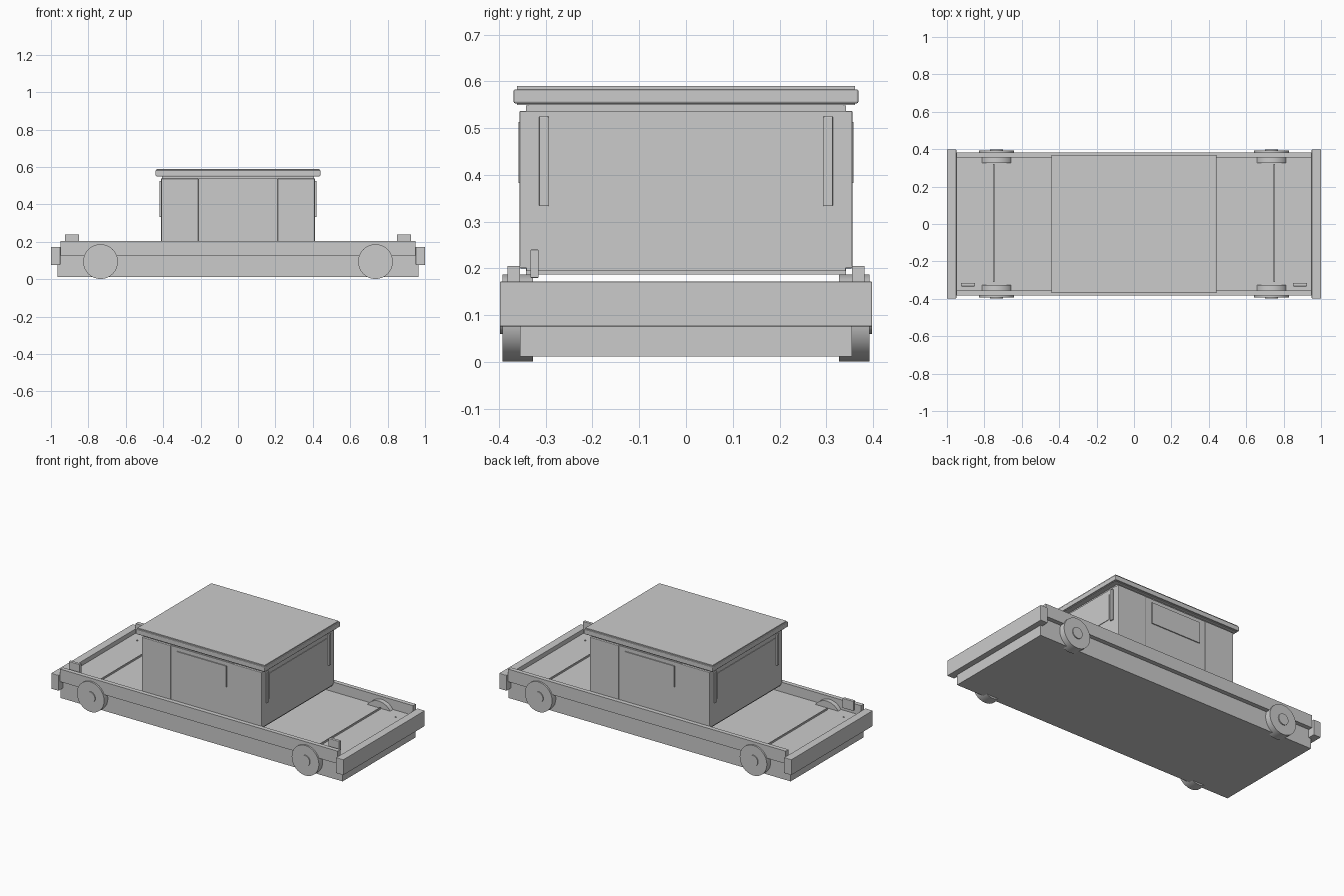
import bpy, math

cube = bpy.data.objects.get("Cube")
if cube:
    bpy.data.objects.remove(cube, do_unlink=True)

GREY = (0.6, 0.6, 0.6, 1.0)
grey = bpy.data.materials.new("plain grey")
grey.use_nodes = True
grey.diffuse_color = GREY
grey.node_tree.nodes["Principled BSDF"].inputs["Base Color"].default_value = GREY


def box(name, x, y, z, bevel=0):
    """Box from (min, max) ranges on each axis."""
    spans = (x, y, z)
    bpy.ops.mesh.primitive_cube_add(size=1, location=[sum(s) / 2 for s in spans])
    ob = bpy.context.object
    ob.name = name
    ob.scale = [abs(s[1] - s[0]) for s in spans]
    bpy.ops.object.transform_apply(location=False, rotation=False, scale=True)
    ob.data.materials.append(grey)
    if bevel:
        mod = ob.modifiers.new("edge", "BEVEL")
        mod.width = bevel
        mod.segments = 2
    return ob


def disc(name, x, y, z, radius):
    """Cylinder lying along y between the two y values."""
    bpy.ops.mesh.primitive_cylinder_add(
        vertices=32, radius=radius, depth=abs(y[1] - y[0]),
        location=(x, sum(y) / 2, z), rotation=(math.pi / 2, 0, 0))
    ob = bpy.context.object
    ob.name = name
    ob.data.materials.append(grey)
    bpy.ops.object.shade_smooth_by_angle()
    return ob


def span(sign, a, b):
    return (sign * a, sign * b)


SIDES = ((1, "left"), (-1, "right"))
ENDS = ((-1, "front"), (1, "back"))

# Wagon bed
box("bed", (-0.965, 0.965), (-0.355, 0.355), (0.012, 0.145))
for s, side in SIDES:
    box(side + "_end_beam", span(s, 0.95, 1.0), (-0.398, 0.398), (0.076, 0.172), 0.002)
    box(side + "_deck_bar", span(s, 0.747, 0.753), (-0.31, 0.32), (0.14, 0.155))
    box(side + "_front_block", span(s, 0.85, 0.925), (-0.333, -0.315), (0.18, 0.24), 0.002)
for e, end in ENDS:
    box(end + "_rail", (-0.95, 0.95), span(e, 0.355, 0.382), (0.127, 0.205))

# Wheels and deck bolts
for s, side in SIDES:
    for e, end in ENDS:
        tag = end + "_" + side
        disc(tag + "_wheel", s * 0.735, span(e, 0.327, 0.392), 0.094, 0.093)
        disc(tag + "_hub", s * 0.735, span(e, 0.39, 0.398), 0.094, 0.034)
        box(tag + "_bolt", span(s, 0.882, 0.888), span(e, 0.277, 0.283), (0.144, 0.149))

# Cabin body, raised off the deck
box("cabin_core", (-0.405, 0.405), (-0.342, 0.342), (0.187, 0.548))
for e, end in ENDS:
    box(end + "_centre_panel", (-0.212, 0.212), span(e, 0.335, 0.352), (0.2, 0.537))
    box(end + "_window", (-0.17, 0.17), span(e, 0.351, 0.358), (0.383, 0.513))
    for s, side in SIDES:
        box(end + "_" + side + "_wall_panel", span(s, 0.212, 0.41),
            span(e, 0.335, 0.356), (0.2, 0.537), 0.003)
for s, side in SIDES:
    box(side + "_end_wall", span(s, 0.395, 0.411), (-0.341, 0.341), (0.195, 0.537))
    box(side + "_window", span(s, 0.41, 0.414), (-0.284, 0.282), (0.35, 0.506))
    for e, end in ENDS:
        box(end + "_" + side + "_handrail", span(s, 0.41, 0.419),
            span(e, 0.294, 0.314), (0.333, 0.525), 0.002)

# Roof with a rounded rim
box("roof", (-0.435, 0.435), (-0.361, 0.361), (0.55, 0.59))
box("roof_rim", (-0.441, 0.441), (-0.369, 0.369), (0.553, 0.583), 0.004)
box("roof_collar", (-0.402, 0.402), (-0.338, 0.338), (0.53, 0.555))
